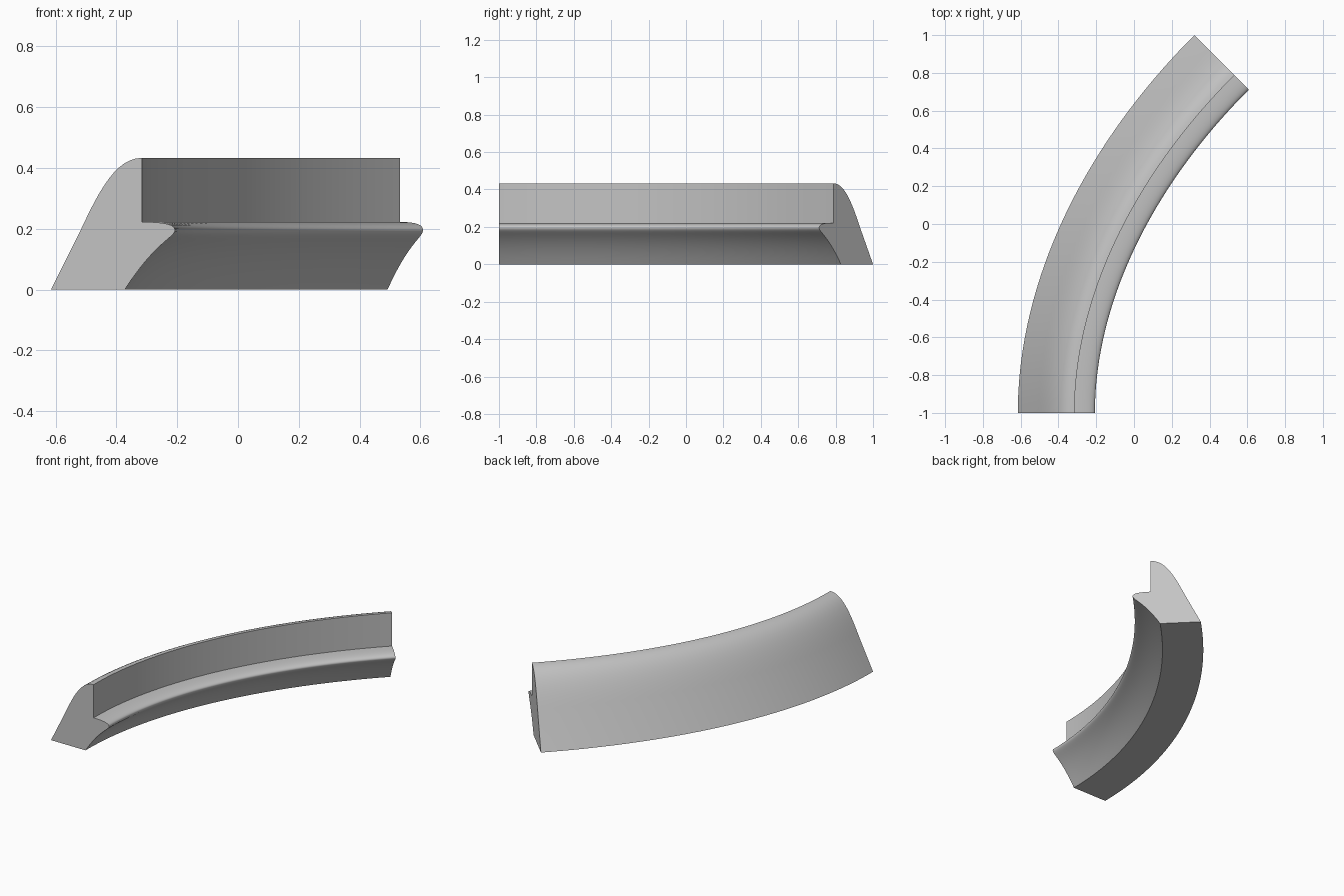
import bpy, bmesh, math
from mathutils import Vector
from mathutils.geometry import interpolate_bezier

cube = bpy.data.objects.get("Cube")
if cube:
    bpy.data.objects.remove(cube, do_unlink=True)

# Single plain grey
grey = bpy.data.materials.new("plain_grey")
grey.use_nodes = True
colour = (0.55, 0.55, 0.55, 1)
grey.diffuse_color = colour
grey.node_tree.nodes["Principled BSDF"].inputs["Base Color"].default_value = colour


def bezier(points, count):
    return interpolate_bezier(*[Vector(p) for p in points], count)


# Cross-section: u is the distance inward from the upright face, v is height
outer_slope = bezier([(-0.205, 0.19), (-0.14, 0.33), (-0.085, 0.433), (0, 0.433)], 13)
lip_top = bezier([(0, 0.222), (0.055, 0.222), (0.105, 0.218), (0.108, 0.197)], 13)
lip_under = bezier([(0.108, 0.197), (0.108, 0.17), (0.045, 0.16), (-0.057, 0)], 15)
profile = [Vector((-0.3, 0))] + outer_slope + lip_top + lip_under[1:]

# Path: starts straight back, ends turned by 45 degrees
start, end = Vector((-0.315, -1)), Vector((0.532, 0.788))
start_handle = start + Vector((0, 0.602))
end_handle = end - Vector((0.542, 0.542))
STEPS = 40


def path_frame(t):
    """Point on the path and the inward normal there."""
    a, b, c = (p.lerp(q, t) for p, q in
               ((start, start_handle), (start_handle, end_handle), (end_handle, end)))
    d, e = a.lerp(b, t), b.lerp(c, t)
    tangent = (e - d).normalized()
    return d.lerp(e, t), Vector((tangent.y, -tangent.x))


# Sweep the section along the path and close both ends
bm = bmesh.new()
rings = []
for i in range(STEPS + 1):
    point, normal = path_frame(i / STEPS)
    ring = []
    for u, v in profile:
        pos = point + normal * u
        ring.append(bm.verts.new((pos.x, pos.y, v)))
    rings.append(ring)
n = len(profile)
for r, s in zip(rings, rings[1:]):
    for j in range(n):
        k = (j + 1) % n
        bm.faces.new((r[j], r[k], s[k], s[j]))
bm.faces.new(rings[0])
bm.faces.new(rings[-1])
bmesh.ops.recalc_face_normals(bm, faces=bm.faces)

mesh = bpy.data.meshes.new("curved_moulding")
bm.to_mesh(mesh)
bm.free()
mesh.materials.append(grey)
moulding = bpy.data.objects.new("curved_moulding", mesh)
bpy.context.collection.objects.link(moulding)

# Smooth along the curves, crisp at the corners
bpy.ops.object.select_all(action="DESELECT")
moulding.select_set(True)
bpy.context.view_layer.objects.active = moulding
bpy.ops.object.shade_smooth_by_angle(angle=math.radians(35))
